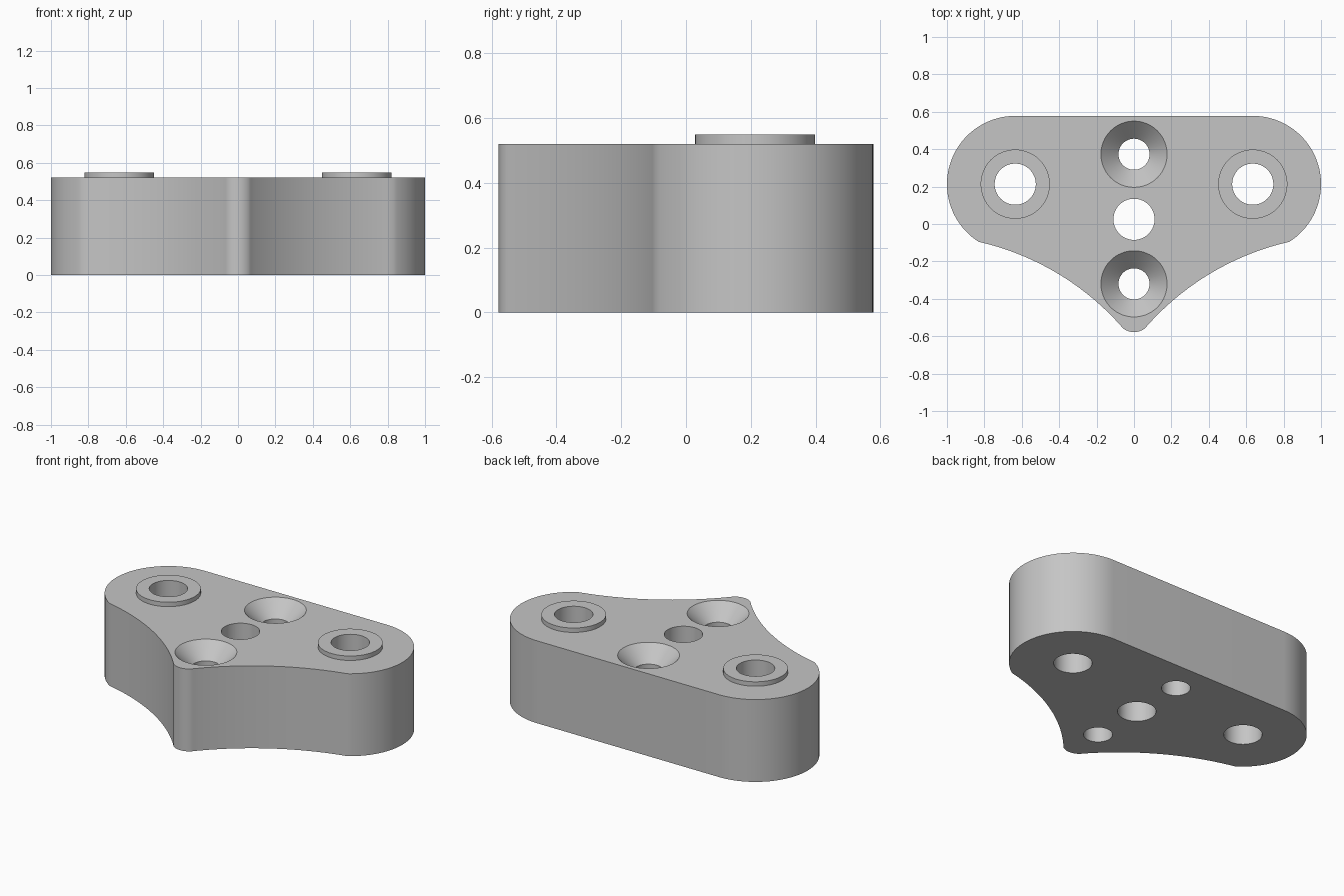
import bpy
import bmesh
from math import cos, sin, pi, radians

if "Cube" in bpy.data.objects:
    bpy.data.objects.remove(bpy.data.objects["Cube"], do_unlink=True)

HEIGHT, BOSS_TOP = 0.52, 0.548
EAR_X, EAR_Y, EAR_R = 0.635, 0.213, 0.365
BORE, SCREW, SINK = 0.11, 0.083, 0.177

grey = bpy.data.materials.new("plain grey")
grey.use_nodes = True
colour = (0.56, 0.56, 0.56, 1)
grey.diffuse_color = colour
grey.node_tree.nodes["Principled BSDF"].inputs["Base Color"].default_value = colour


def make_object(name, bm, location=(0, 0, 0)):
    bmesh.ops.recalc_face_normals(bm, faces=bm.faces)
    mesh = bpy.data.meshes.new(name)
    bm.to_mesh(mesh)
    bm.free()
    mesh.materials.append(grey)
    obj = bpy.data.objects.new(name, mesh)
    obj.location = location
    bpy.context.collection.objects.link(obj)
    return obj


def arc(cx, cy, r, start, end, steps):
    angles = [radians(start + (end - start) * i / steps) for i in range(steps + 1)]
    return [(cx + r * cos(a), cy + r * sin(a)) for a in angles]


def lathe(name, profile, location, capped=False, steps=64):
    """Turn a (radius, z) profile around the vertical axis."""
    bm = bmesh.new()
    rings = [[bm.verts.new((r * cos(2 * pi * i / steps), r * sin(2 * pi * i / steps), z))
              for i in range(steps)] for r, z in profile]
    for low, high in zip(rings, rings[1:]):
        for i in range(steps):
            j = (i + 1) % steps
            bm.faces.new((low[i], low[j], high[j], high[i]))
    if capped:
        bm.faces.new(rings[0])
        bm.faces.new(rings[-1])
    return make_object(name, bm, location)


def smooth(obj):
    bpy.ops.object.select_all(action="DESELECT")
    obj.select_set(True)
    bpy.context.view_layer.objects.active = obj
    bpy.ops.object.shade_smooth_by_angle(angle=radians(30))


# Body outline: round ear, hollow flank, small round nose, then mirrored
half = arc(EAR_X, EAR_Y, EAR_R, 90, -57.7, 40)
half += arc(1.152, -1.507, 1.448, 102.8, 138.4, 24)[1:]
half += arc(0, -0.484, 0.094, -41.6, -90, 8)[1:]
outline = half + [(-x, y) for x, y in reversed(half[:-1])]

bm = bmesh.new()
base = bm.faces.new([bm.verts.new((x, y, 0)) for x, y in outline])
top = bmesh.ops.extrude_face_region(bm, geom=[base])["geom"]
bmesh.ops.translate(bm, vec=(0, 0, HEIGHT),
                    verts=[v for v in top if isinstance(v, bmesh.types.BMVert)])
if not any(len(f.verts) > 4 and f.calc_center_median().z < 0.01 for f in bm.faces):
    bm.faces.new([v for v in base.verts])
body = make_object("mounting_block", bm)

# Straight bores and countersunk screw holes
over = 0.1
bore = [(BORE, -over), (BORE, HEIGHT + over)]
sink = [(SCREW, -over), (SCREW, HEIGHT - SINK + SCREW),
        (SINK, HEIGHT), (SINK, HEIGHT + over)]
cutters = [lathe("bore_cutter", bore, (x, y, 0), True)
           for x, y in ((-EAR_X, EAR_Y), (EAR_X, EAR_Y), (0, 0.025))]
cutters += [lathe("screw_cutter", sink, (0, y, 0), True) for y in (0.373, -0.32)]

bpy.context.view_layer.objects.active = body
for cutter in cutters:
    cutter.hide_render = True
    cut = body.modifiers.new("hole", "BOOLEAN")
    cut.operation = "DIFFERENCE"
    cut.solver = "EXACT"
    cut.object = cutter
    bpy.ops.object.modifier_apply(modifier=cut.name)
    bpy.data.objects.remove(cutter, do_unlink=True)
smooth(body)

# Raised rings around the two outer bores
ring = [(BORE, HEIGHT), (BORE, BOSS_TOP), (0.185, BOSS_TOP), (0.185, HEIGHT)]
for side, x in (("left", EAR_X), ("right", -EAR_X)):
    smooth(lathe(side + "_raised_ring", ring, (x, EAR_Y, 0)))
